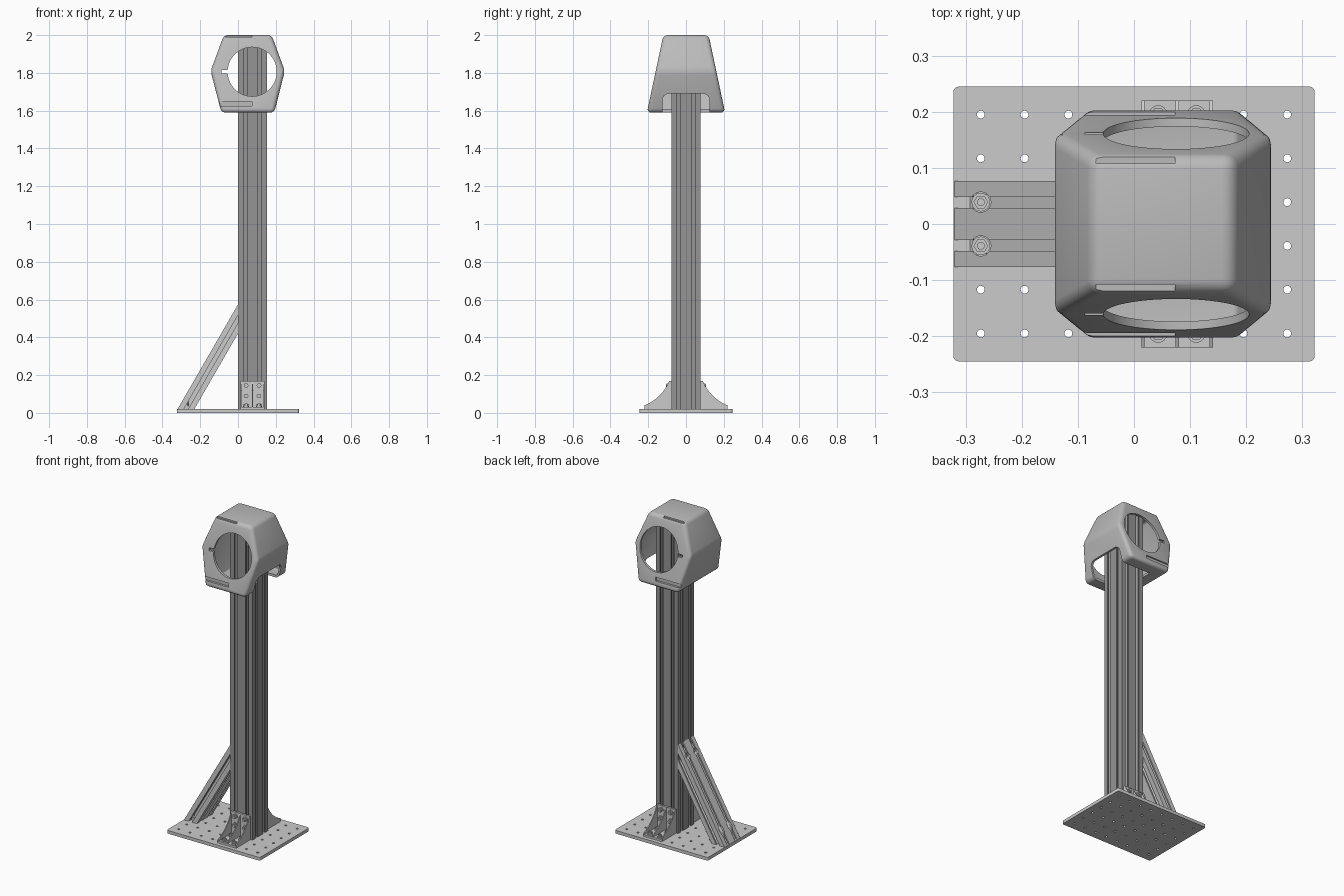
import bpy, bmesh
from math import sin, cos, pi, radians, tan
from mathutils import Vector

if "Cube" in bpy.data.objects:
    bpy.data.objects.remove(bpy.data.objects["Cube"])

U = 0.077          # profile module
CX = 0.077         # column centre in x


def loft(bm, a, b):
    """Closed prism between two matching outlines."""
    va = [bm.verts.new(p) for p in a]
    vb = [bm.verts.new(p) for p in b]
    n = len(a)
    bm.faces.new(va)
    bm.faces.new(vb[::-1])
    for i in range(n):
        bm.faces.new((va[i], vb[i], vb[(i + 1) % n], va[(i + 1) % n]))


def box(bm, x0, x1, y0, y1, z0, z1):
    q = [(x0, y0), (x1, y0), (x1, y1), (x0, y1)]
    loft(bm, [(x, y, z0) for x, y in q], [(x, y, z1) for x, y in q])


def cyl(bm, c, r, axis, lo, hi, n=24):
    """Cylinder along an axis; c holds the two other coordinates in order."""
    def ring(h):
        out = []
        for i in range(n):
            p = [c[0] + r * cos(2 * pi * i / n), c[1] + r * sin(2 * pi * i / n)]
            p.insert(axis, h)
            out.append(p)
        return out
    loft(bm, ring(lo), ring(hi))


def bolt(bm, c, axis, base, s=1):
    """Washer, hex head and stud end."""
    for r, a, b, n in ((.0165, 0, .004, 24), (.013, .004, .014, 6), (.007, .014, .018, 16)):
        cyl(bm, c, r, axis, base + s * a, base + s * b, n)


def make(name, bm, grey=None, smooth=False):
    bmesh.ops.recalc_face_normals(bm, faces=bm.faces[:])
    me = bpy.data.meshes.new(name)
    bm.to_mesh(me)
    bm.free()
    ob = bpy.data.objects.new(name, me)
    bpy.context.collection.objects.link(ob)
    if grey:
        m = bpy.data.materials.new(name + "_grey")
        m.diffuse_color = (grey, grey, grey, 1)
        m.use_nodes = True
        m.node_tree.nodes["Principled BSDF"].inputs["Base Color"].default_value = m.diffuse_color
        me.materials.append(m)
    if smooth:
        smooth_by_angle(ob)
    return ob


def activate(ob):
    bpy.ops.object.select_all(action='DESELECT')
    ob.select_set(True)
    bpy.context.view_layer.objects.active = ob


def smooth_by_angle(ob):
    activate(ob)
    bpy.ops.object.shade_smooth_by_angle(angle=radians(30))


def cut(ob, bm):
    c = make("cutter", bm)
    c.hide_render = True
    m = ob.modifiers.new("cut", 'BOOLEAN')
    m.operation, m.solver, m.object = 'DIFFERENCE', 'EXACT', c
    activate(ob)
    bpy.ops.object.modifier_apply(modifier=m.name)
    bpy.data.objects.remove(c)


def tslot(nu, nv):
    """Outline of a slotted extrusion, nu by nv modules, corner at the origin."""
    half = [(.010, 0), (.010, .008), (.020, .008), (.020, .014), (.010, .024)]
    slot = [(-t, d) for t, d in half] + half[::-1]
    pts, corner, run = [], Vector((0, 0)), Vector((1, 0))
    for n in (nu, nv, nu, nv):
        inward = Vector((-run.y, run.x))
        pts.append(corner.copy())
        for k in range(n):
            pts += [corner + run * ((k + .5) * U + t) + inward * d for t, d in slot]
        corner = corner + run * n * U
        run = inward
    return pts


# Base plate with a grid of holes
bm = bmesh.new()
box(bm, -.322, .322, -.245, .245, 0, .02)
bmesh.ops.bevel(bm, geom=[e for e in bm.edges if abs(e.verts[0].co.z - e.verts[1].co.z) > .01],
                offset=.01, segments=4, profile=.5, affect='EDGES')
plate = make("base_plate", bm)
bm = bmesh.new()
for i in range(8):
    for j in range(6):
        cyl(bm, (-.273 + .078 * i, -.195 + .078 * j), .007, 2, -.01, .03, 16)
cut(plate, bm)
smooth_by_angle(plate)

# Upright column
bm = bmesh.new()
prof = tslot(2, 2)
loft(bm, [(p.x, p.y - U, .02) for p in prof], [(p.x, p.y - U, 1.98) for p in prof])
make("column", bm, .3)

# Diagonal brace, mitred flat on the plate and upright on the column
bm = bmesh.new()
low, high = [], []
for p in tslot(1, 2):
    x = -.32 + p.x / sin(radians(60))
    low.append((x, p.y - U, .02))
    high.append((0, p.y - U, .02 - x * tan(radians(60))))
loft(bm, low, high)
brace = make("diagonal_brace", bm)
bm = bmesh.new()
for y in (-.039, .039):
    cyl(bm, (-.273, y), .018, 2, .035, .3)
    cyl(bm, (y, .50), .018, 0, -.3, -.015)
cut(brace, bm)
bm = bmesh.new()
for y in (-.039, .039):
    bolt(bm, (-.273, y), 2, .034)
    bolt(bm, (y, .50), 0, -.014, -1)
make("brace_bolts", bm)

# Ribbed corner brackets in front of and behind the column
for s, side in ((-1, "front"), (1, "back")):
    bm = bmesh.new()
    y0, y1 = .077, .220
    box(bm, .013, .141, *sorted((s * y0, s * (y0 + .012))), .02, .17)
    box(bm, .013, .141, *sorted((s * y0, s * y1)), .02, .032)
    curve = [(.220 - .131 * sin(pi / 2 * k / 10), .170 - .130 * cos(pi / 2 * k / 10))
             for k in range(11)]
    # flattened concave edge: blend the arc with its chord
    rib = [(y0, .02), (y1, .02)]
    for k, (y, z) in enumerate(curve):
        t = k / 10
        rib.append(((y + .220 - .131 * t) / 2, (z + .04 + .13 * t) / 2))
    rib.append((y0, .17))
    for x in (.013, .074, .135):
        loft(bm, [(x, s * y, z) for y, z in rib], [(x + .006, s * y, z) for y, z in rib])
    make(side + "_bracket", bm)
    bm = bmesh.new()
    for x in (.043, .111):
        for z in (.145, .09):
            bolt(bm, (x, z), 1, s * (y0 + .012), s)
        for y in (.125, .195):
            bolt(bm, (x, s * y), 2, .032)
    make(side + "_bracket_bolts", bm)


# Hollow six-sided head with sloping front and back
def head_block(t, r):
    bm = bmesh.new()
    hexa = [(-.075 + t * .6, 2 - t), (.178 - t * .6, 2 - t), (.248 - t, 1.81),
            (.192 - t * .6, 1.59 + t), (-.088 + t * .6, 1.59 + t), (-.145 + t, 1.81)]
    depth = lambda z: .120 + .087 * (2 - z) / .41 - t
    loft(bm, [(x, -depth(z), z) for x, z in hexa], [(x, depth(z), z) for x, z in hexa])
    bmesh.ops.recalc_face_normals(bm, faces=bm.faces[:])
    bmesh.ops.bevel(bm, geom=bm.edges[:], offset=r, segments=4, profile=.5, affect='EDGES')
    return bm


head = make("head_shell", head_block(0, .022), .5)
cut(head, head_block(.015, .01))

# Round openings front and back, with a side notch
bm = bmesh.new()
cyl(bm, (.075, 1.806), .13, 1, -.3, .3, 64)
cut(head, bm)
bm = bmesh.new()
box(bm, -.087, -.03, -.3, .3, 1.798, 1.815)
cut(head, bm)

# Arched clearance for the column on the right and below
bm = bmesh.new()
arch = [(-.125, 1.5), (.125, 1.5)]
for k in range(7):
    a = pi / 2 * k / 6
    arch.append((.09 + .035 * cos(a), 1.655 + .035 * sin(a)))
arch += [(-y, z) for y, z in arch[:1:-1]]
loft(bm, [(-.01, y, z) for y, z in arch], [(.4, y, z) for y, z in arch])
cut(head, bm)

# Shallow seam grooves at the top and bottom edges
bm = bmesh.new()
for s in (-1, 1):
    box(bm, -.068, .073, *sorted((s * .108, s * .123)), 1.989, 2.05)
    box(bm, -.105, .073, *sorted((s * .186, s * .26)), 1.625, 1.648)
cut(head, bm)
smooth_by_angle(head)
